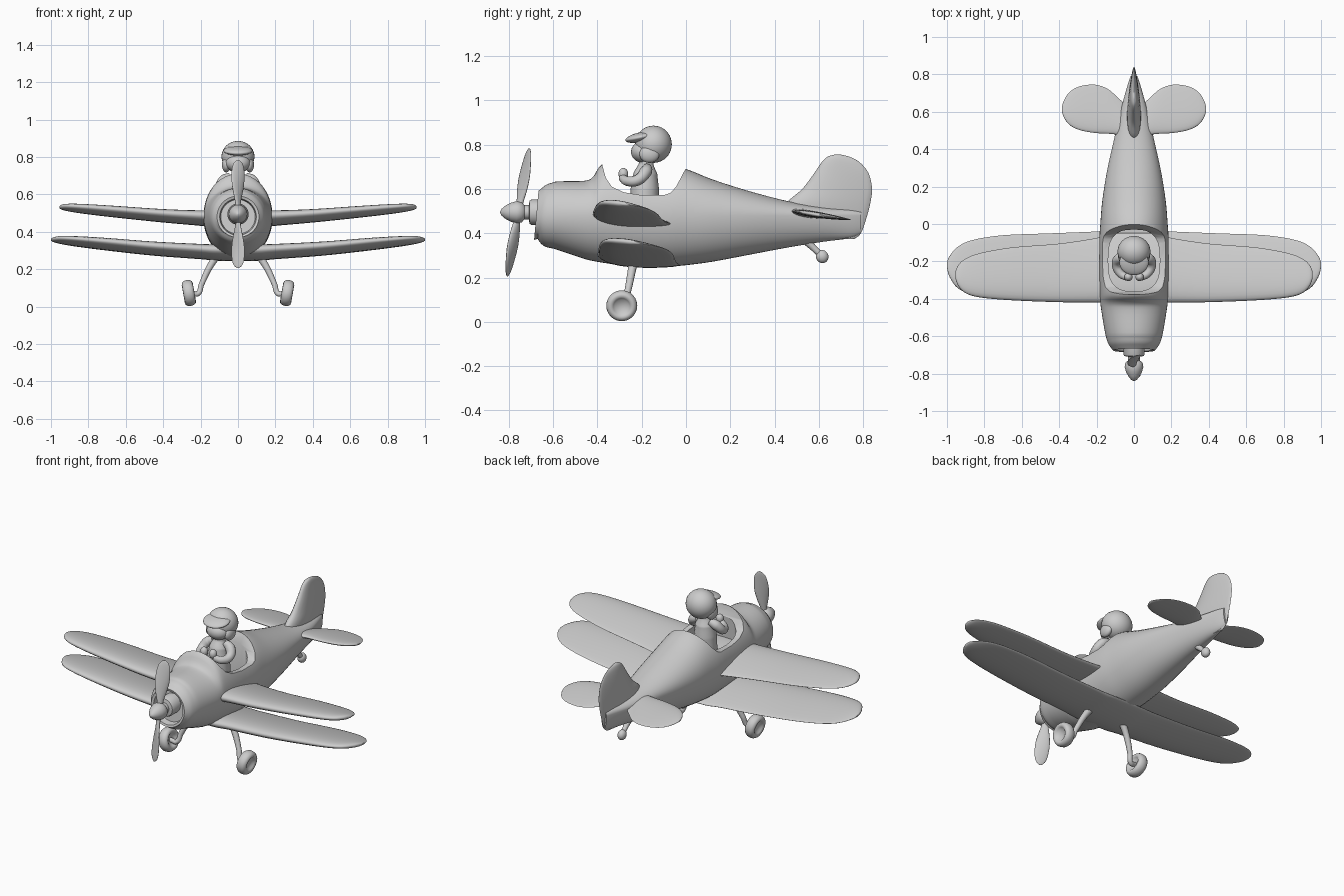
import bpy, bmesh
from math import sin, cos, pi, radians, sqrt
from mathutils import Vector

if "Cube" in bpy.data.objects:
    bpy.data.objects.remove(bpy.data.objects["Cube"])


def finish(ob, angle=40):
    bpy.ops.object.select_all(action='DESELECT')
    ob.select_set(True)
    bpy.context.view_layer.objects.active = ob
    bpy.ops.object.shade_smooth_by_angle(angle=radians(angle))
    return ob


def loft(name, rings, angle=40):
    """Closed skin through a list of equal-sized point rings."""
    bm = bmesh.new()
    vs = [[bm.verts.new(p) for p in r] for r in rings]
    n = len(vs[0])
    for a, b in zip(vs, vs[1:]):
        for i in range(n):
            bm.faces.new((a[i], a[(i + 1) % n], b[(i + 1) % n], b[i]))
    bm.faces.new(vs[0])
    bm.faces.new(vs[-1])
    bmesh.ops.recalc_face_normals(bm, faces=bm.faces)
    me = bpy.data.meshes.new(name)
    bm.to_mesh(me)
    bm.free()
    ob = bpy.data.objects.new(name, me)
    bpy.context.collection.objects.link(ob)
    return finish(ob, angle)


def refine(rows, k=4):
    """Catmull-Rom interpolation of section parameters."""
    out = []
    for i in range(len(rows) - 1):
        p0, p1, p2, p3 = (rows[max(0, min(len(rows) - 1, i + d))] for d in (-1, 0, 1, 2))
        for j in range(k):
            t = j / k
            out.append([b + .5 * t * (c - a + t * (2*a - 5*b + 4*c - d + t * (3*(b - c) + d - a)))
                        for a, b, c, d in zip(p0, p1, p2, p3)])
    return out + [list(rows[-1])]


def circle(n):
    return [(cos(2 * pi * i / n), sin(2 * pi * i / n)) for i in range(n)]


def lathe(name, profile, n=32, angle=40):
    """Revolve (radius, y) pairs around the y axis."""
    return loft(name, [[Vector((r * c, y, r * s)) for c, s in circle(n)] for r, y in profile], angle)


def foil(name, rows, tilt):
    """Wing from sections (x, leading y, trailing y, z, half thickness)."""
    full = [(-r[0], *r[1:]) for r in reversed(rows)] + list(rows)
    rings = []
    for x, y0, y1, z, t in refine(full):
        m, h = (y0 + y1) / 2, (y1 - y0) / 2
        rings.append([Vector((x, m + h * c, z + t * s * (1 - .45 * c) - tilt * h * c)) for c, s in circle(28)])
    return loft(name, rings, 60)


def tube(name, pts):
    """Round tube through (x, y, z, radius) points."""
    cu = bpy.data.curves.new(name, 'CURVE')
    cu.dimensions, cu.bevel_depth, cu.bevel_resolution, cu.use_fill_caps = '3D', 1, 4, True
    sp = cu.splines.new('BEZIER')
    sp.bezier_points.add(len(pts) - 1)
    for b, p in zip(sp.bezier_points, pts):
        b.co, b.radius = p[:3], p[3]
        b.handle_left_type = b.handle_right_type = 'AUTO'
    ob = bpy.data.objects.new(name, cu)
    bpy.context.collection.objects.link(ob)
    bpy.ops.object.select_all(action='DESELECT')
    ob.select_set(True)
    bpy.context.view_layer.objects.active = ob
    bpy.ops.object.convert(target='MESH')
    return finish(bpy.context.view_layer.objects.active, 60)


def ball(name, loc, size, rot=(0, 0, 0)):
    bpy.ops.mesh.primitive_uv_sphere_add(segments=32, ring_count=20, radius=1, location=loc, rotation=rot)
    ob = bpy.context.object
    ob.name, ob.scale = name, size
    return finish(ob, 60)


def cut(ob, cutter):
    m = ob.modifiers.new('cut', 'BOOLEAN')
    m.operation, m.object, m.solver = 'DIFFERENCE', cutter, 'EXACT'
    bpy.context.view_layer.objects.active = ob
    bpy.ops.object.modifier_apply(modifier='cut')
    bpy.data.objects.remove(cutter)


# Fuselage: sections (y, half width, top z, bottom z), with recessed cowl mouth
ZC = .48
body = [(-.66, .125, .605, .375), (-.635, .14, .622, .345), (-.58, .155, .634, .325),
        (-.46, .175, .637, .285), (-.42, .18, .655, .275), (-.38, .183, .71, .268), (-.3, .185, .715, .257),
        (-.18, .185, .705, .25), (-.08, .185, .70, .25), (0, .18, .69, .256), (.12, .17, .643, .272),
        (.28, .145, .592, .302), (.46, .105, .545, .336), (.62, .068, .52, .362),
        (.74, .035, .51, .378), (.79, .018, .5, .4)]
mouth = [(-.635, .092, .572, .388), (-.672, .098, .578, .382), (-.676, .112, .592, .37)]
rings = [[Vector((w * c, y + .1 * (s * .1 if y < -.6 else 0), ZC + s * ((zt - ZC) if s > 0 else (ZC - zb))))
          for c, s in circle(48)] for y, w, zt, zb in mouth + refine(body)]
fuselage = loft('fuselage', rings)

# Cockpit: side scoop between windscreen and headrest, then the seat well
scoop = [(-.385, .8), (-.376, .7), (-.362, .65), (-.335, .61), (-.28, .585), (-.2, .572), (-.1, .572),
         (-.07, .582), (-.045, .61), (0, .695), (.02, .8)]
cut(fuselage, loft('scoop_cutter', [[Vector((x, y, z)) for y, z in scoop] for x in (-.4, .4)]))


def rounded(v):
    return (1 if v > 0 else -1) * sqrt(abs(v)) ** 1.4


cut(fuselage, loft('well_cutter', [[Vector((.138 * rounded(c), -.195 + .165 * rounded(s), z))
                                    for c, s in circle(40)] for z in (.42, .9)]))
finish(fuselage, 35)

# Wings
foil('upper_wing', [(.10, -.425, -.05, .462, .042), (.2, -.42, -.075, .467, .034), (.4, -.418, -.105, .48, .029),
                    (.65, -.408, -.125, .502, .025), (.82, -.393, -.155, .518, .021), (.9, -.37, -.185, .526, .017),
                    (.94, -.33, -.22, .53, .012), (.955, -.29, -.255, .531, .004)], .13)
foil('lower_wing', [(.10, -.40, -.03, .282, .036), (.2, -.395, -.04, .288, .033), (.45, -.395, -.05, .304, .03),
                    (.7, -.39, -.06, .328, .026), (.86, -.375, -.085, .344, .021), (.94, -.345, -.12, .352, .017),
                    (.985, -.285, -.17, .356, .011), (1.0, -.235, -.205, .357, .004)], .13)

# Tail plane and fin
foil('tail_plane', [(.03, .455, .63, .487, .018), (.08, .475, .67, .485, .016), (.14, .483, .722, .482, .014),
                    (.21, .487, .745, .48, .013), (.29, .502, .736, .48, .012), (.345, .53, .705, .48, .01),
                    (.375, .57, .66, .48, .007), (.386, .605, .625, .48, .003)], .15)
fin = [(.375, .6, .76, .014), (.40, .54, .79, .02), (.47, .47, .815, .03), (.535, .455, .832, .034),
       (.6, .525, .84, .028), (.67, .578, .825, .022), (.72, .612, .785, .017), (.745, .638, .74, .012),
       (.755, .67, .7, .005)]
loft('tail_fin', [[Vector((t * s * (1 - .45 * c), (a + b) / 2 + (b - a) / 2 * c, z)) for c, s in circle(24)]
                  for z, a, b, t in refine(fin)], 60)

# Spinner and twisted propeller blades
spinner = lathe('spinner', [(.002, -.84), (.015, -.833), (.03, -.815), (.043, -.79), (.05, -.765), (.046, -.742),
                            (.032, -.73), (.032, -.71), (.052, -.706), (.057, -.698), (.057, -.62)])
spinner.location.z = .495
blade = [(.0, .015, .014, 60), (.05, .018, .012, 55), (.1, .03, .011, 45), (.16, .04, .01, 36),
         (.22, .039, .008, 28), (.26, .031, .006, 24), (.28, .018, .004, 22), (.289, .005, .002, 22)]
for side, name in ((1, 'upper_blade'), (-1, 'lower_blade')):
    rings = []
    for d, w, t, deg in refine(blade):
        a = radians(deg)
        rings.append([Vector((side * (w * c * cos(a) - t * s * sin(a)),
                              -.757 + side * d * .17 + w * c * sin(a) + t * s * cos(a),
                              .495 + side * d)) for c, s in circle(20)])
    loft(name, rings, 60)

# Landing gear
tyre = [(.002, -.012), (.03, -.014), (.038, -.024), (.048, -.03), (.06, -.027), (.068, -.015), (.07, 0),
        (.068, .015), (.06, .027), (.048, .03), (.038, .024), (.03, .014), (.002, .012)]
for s, side in ((1, 'right'), (-1, 'left')):
    wheel = lathe(side + '_wheel', tyre, 36, 50)
    wheel.rotation_euler = (0, radians(s * 10), radians(90))
    wheel.rotation_euler = (radians(s * 10), 0, radians(90)) if s < 0 else (radians(10), 0, radians(90))
    wheel.location = (s * .263, -.29, .073)
    if s < 0:
        wheel.rotation_euler.x = radians(-10)
    tube(side + '_strut', [(s * .10, -.235, .29, .022), (s * .15, -.248, .215, .018), (s * .195, -.268, .12, .015),
                           (s * .217, -.285, .068, .014), (s * .238, -.29, .072, .014), (s * .262, -.29, .075, .012)])
tube('tail_strut', [(0, .54, .37, .02), (0, .575, .335, .015), (0, .615, .297, .013)])
ball('tail_wheel', (0, .615, .295), (.024, .028, .03), (radians(25), 0, 0))

# Pilot
ball('helmet', (0, -.147, .802), (.088, .083, .084))
ball('visor', (0, -.205, .834), (.078, .07, .022), (radians(12), 0, 0))
ball('face', (0, -.192, .768), (.066, .056, .05))
tube('torso', [(0, -.19, .41, .06), (0, -.188, .5, .066), (0, -.186, .6, .064), (0, -.183, .67, .054),
               (0, -.18, .71, .034), (0, -.178, .75, .03)])
for s, side in ((1, 'right'), (-1, 'left')):
    tube(side + '_arm', [(s * .04, -.175, .695, .022), (s * .075, -.182, .678, .028), (s * .094, -.215, .642, .025),
                         (s * .075, -.262, .635, .022), (s * .035, -.288, .65, .018)])
    ball(side + '_ear_flap', (s * .062, -.165, .758), (.024, .045, .04))
    ball(side + '_hand', (s * .03, -.283, .668), (.022, .022, .027))
